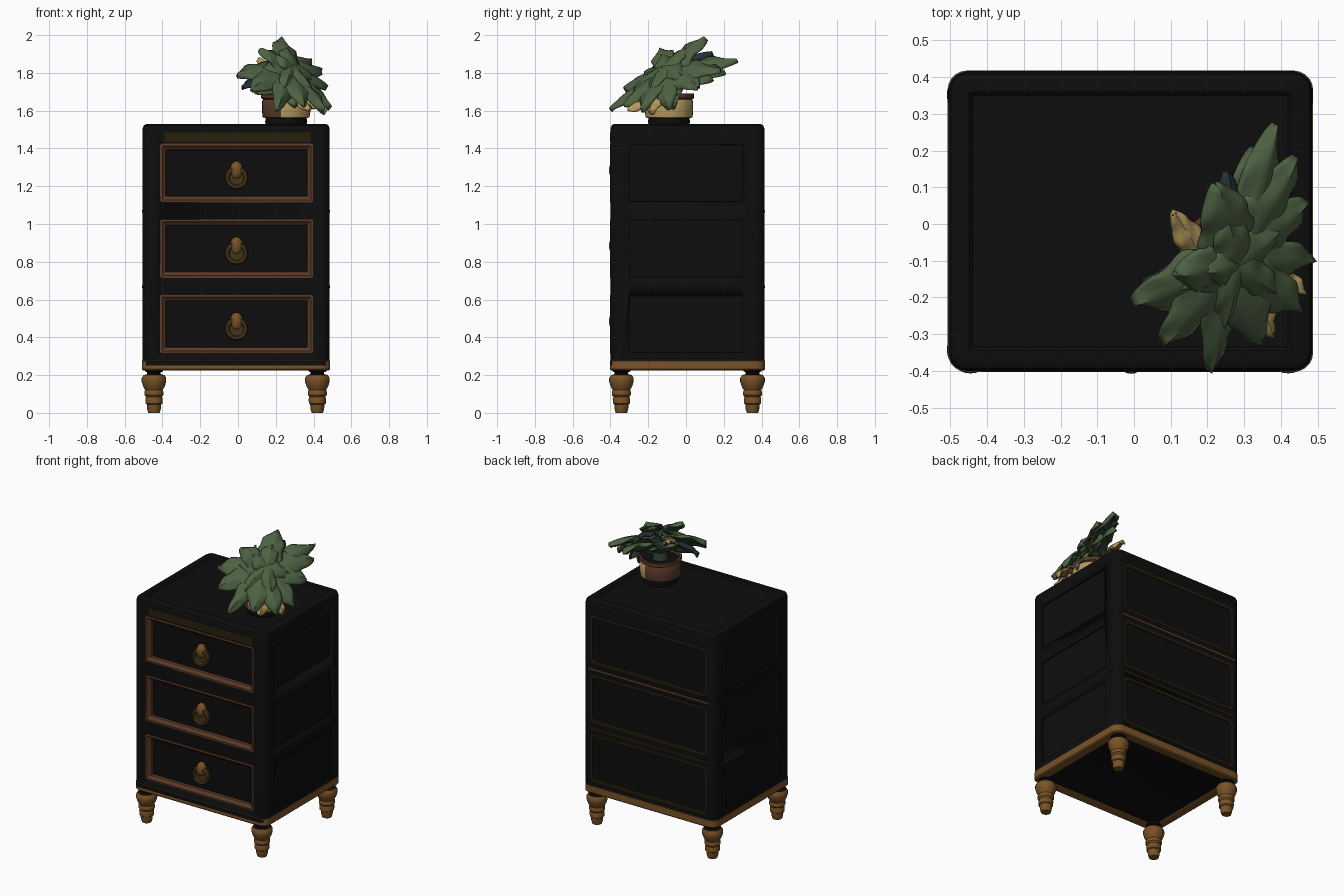
import bpy, bmesh, math, random
from mathutils import Vector, Matrix

if "Cube" in bpy.data.objects:
    bpy.data.objects.remove(bpy.data.objects["Cube"])

random.seed(4)

def material(name, r, g, b):
    m = bpy.data.materials.new(name)
    m.diffuse_color = (r, g, b, 1)
    m.use_nodes = True
    m.node_tree.nodes["Principled BSDF"].inputs["Base Color"].default_value = m.diffuse_color
    return m

BLACK = material("black_lacquer", 0.004, 0.004, 0.004)
GOLD = material("aged_gold", 0.19, 0.085, 0.02)
BROWN = material("bronze_brown", 0.10, 0.042, 0.02)
OLIVE = material("dark_olive", 0.022, 0.014, 0.004)
BRONZE = material("handle_bronze", 0.06, 0.036, 0.010)
CREAM = material("cream", 0.46, 0.32, 0.11)
GREEN = material("leaf_green", 0.075, 0.122, 0.055)
DARK = material("leaf_underside", 0.025, 0.050, 0.030)
BLUE = material("blue_green", 0.018, 0.032, 0.04)

def finish(name, bm, mats, angle=35, recalc=True):
    if recalc:
        bmesh.ops.recalc_face_normals(bm, faces=bm.faces)
    me = bpy.data.meshes.new(name)
    bm.to_mesh(me)
    bm.free()
    for m in mats:
        me.materials.append(m)
    ob = bpy.data.objects.new(name, me)
    bpy.context.collection.objects.link(ob)
    bpy.ops.object.select_all(action='DESELECT')
    ob.select_set(True)
    bpy.context.view_layer.objects.active = ob
    bpy.ops.object.shade_smooth_by_angle(angle=math.radians(angle))
    return ob

def loft(name, rings, mats, loop=False, rule=None):
    """Skin rings of points; loop joins last ring to first, else ends are capped."""
    bm = bmesh.new()
    vr = [[bm.verts.new(p) for p in ring] for ring in rings]
    n = len(vr[0])
    for i in range(len(vr) if loop else len(vr) - 1):
        a, b = vr[i], vr[(i + 1) % len(vr)]
        for j in range(n):
            k = (j + 1) % n
            bm.faces.new((a[j], a[k], b[k], b[j]))
    if not loop:
        bm.faces.new(vr[0])
        bm.faces.new(vr[-1])
    bmesh.ops.recalc_face_normals(bm, faces=bm.faces)
    bm.normal_update()
    if rule:
        for f in bm.faces:
            f.material_index = rule(f)
    return finish(name, bm, mats)

def rrect(x0, x1, y0, y1, r, inset=0.0, n=5):
    x0, x1, y0, y1, r = x0 + inset, x1 - inset, y0 + inset, y1 - inset, max(r - inset, 0.004)
    pts = []
    for cx, cy, q in ((x1 - r, y1 - r, 0), (x0 + r, y1 - r, 1), (x0 + r, y0 + r, 2), (x1 - r, y0 + r, 3)):
        for i in range(n + 1):
            t = (q + i / n) * math.pi / 2
            pts.append((cx + r * math.cos(t), cy + r * math.sin(t)))
    return pts

def lathe(name, profile, mats, origin, front=False, rule=None, seg=28):
    rings = []
    for r, h in profile:
        ring = []
        for i in range(seg):
            t = 2 * math.pi * i / seg
            c, s = r * math.cos(t), r * math.sin(t)
            ring.append(Vector(origin) + Vector((c, -h, s) if front else (c, s, h)))
        rings.append(ring)
    return loft(name, rings, mats, rule=rule)

# cabinet body with rounded corners and shallow tray top
X0, X1, Y0, Y1 = -0.505, 0.485, -0.40, 0.415
LEVELS = (0.32, 0.72, 1.12)
body = loft("cabinet_body", [[(x, y, z) for x, y in rrect(X0, X1, Y0, Y1, 0.05, i)] for z, i in
            ((0.235, 0.03), (0.235, 0.0), (1.505, 0.0), (1.522, 0.006), (1.53, 0.02),
             (1.53, 0.055), (1.52, 0.065))], [BLACK])

# recesses for drawers, side panels and back panels
bm = bmesh.new()
def cut(x0, x1, y0, y1, z0, z1):
    m = Matrix.Translation(((x0 + x1) / 2, (y0 + y1) / 2, (z0 + z1) / 2))
    bmesh.ops.create_cube(bm, size=1, matrix=m @ Matrix.Diagonal((x1 - x0, y1 - y0, z1 - z0, 1)))
for z in LEVELS:
    cut(-0.41, 0.395, -0.5, -0.37, z, z + 0.30)
    cut(X1 - 0.008, 0.6, -0.30, 0.30, z, z + 0.30)
    cut(-0.6, X0 + 0.008, -0.30, 0.30, z, z + 0.30)
    cut(-0.43, 0.41, Y1 - 0.006, 0.5, z, z + 0.30)
cutter = finish("panel_cutter", bm, [BLACK])
mod = body.modifiers.new("recesses", 'BOOLEAN')
mod.operation, mod.object, mod.solver = 'DIFFERENCE', cutter, 'EXACT'
bpy.context.view_layer.objects.active = body
bpy.ops.object.modifier_apply(modifier="recesses")
bpy.data.objects.remove(cutter)

# gold base moulding, black underneath and on most of the front
loft("base_moulding", [[(x, y, z) for x, y in rrect(X0, X1, Y0, Y1, 0.05, i)] for z, i in
     ((0.232, 0.06), (0.225, 0.05), (0.225, 0.004), (0.232, -0.003), (0.25, -0.003), (0.276, -0.003), (0.28, 0.004))],
     [GOLD, BLACK],
     rule=lambda f: int((f.normal.y < -0.75 and f.calc_center_median().z > 0.25) or len(f.verts) > 4))

def wall_frame(name, x0, x1, z0, z1, prof, mat, r):
    loft(name, [[(x, y, z) for x, z in rrect(x0, x1, z0, z1, r, i)] for y, i in prof], [mat], loop=True)

# drawer frames, pulls and back panel outlines
for k, z in enumerate(LEVELS):
    wall_frame(f"drawer_frame_{k}", -0.413, 0.398, z - 0.005, z + 0.305,
               ((-0.37, 0.0), (-0.402, 0.0), (-0.403, 0.012), (-0.392, 0.02), (-0.385, 0.03), (-0.369, 0.034)),
               BROWN, 0.012)
    wall_frame(f"back_panel_outline_{k}", -0.445, 0.425, z - 0.012, z + 0.312,
               ((Y1 - 0.008, 0.0), (Y1 + 0.001, 0.0), (Y1 + 0.001, 0.016), (Y1 - 0.008, 0.02)), OLIVE, 0.03)
    c = (-0.008, -0.37, z + 0.125)
    lathe(f"pull_plate_{k}", [(0.06, -0.002), (0.062, 0.018), (0.055, 0.03), (0.042, 0.03), (0.036, 0.02), (0.01, 0.02)],
          [BRONZE], c, front=True)
    bm = bmesh.new()
    bmesh.ops.create_uvsphere(bm, u_segments=20, v_segments=12, radius=1,
        matrix=Matrix.Translation((-0.008, -0.378, z + 0.165)) @ Matrix.Diagonal((0.034, 0.03, 0.048, 1)))
    finish(f"pull_knob_{k}", bm, [GOLD])

# thin strips: top rail on the front, seams on the back, seam tabs on the corners
def plate(name, x0, x1, y0, y1, z0, z1, mat):
    loft(name, [[(x, y, z) for x, y in ((x0, y0), (x1, y0), (x1, y1), (x0, y1))] for z in (z0, z1)], [mat])
plate("top_rail_strip", -0.39, 0.385, -0.402, -0.396, 1.435, 1.485, OLIVE)
for k, (z, mat) in enumerate(((1.068, BROWN), (0.668, OLIVE))):
    plate(f"back_seam_{k}", -0.46, 0.44, Y1 - 0.004, Y1 + 0.002, z - 0.006, z + 0.006, mat)
    for s, x in (("left", X0), ("right", X1)):
        plate(f"{s}_seam_{k}", x - 0.002, x + 0.002, 0.33, 0.37, z - 0.006, z + 0.006, BLACK)

# turned legs
LEG = [(0.030, 0.0), (0.036, 0.02), (0.038, 0.045), (0.045, 0.05), (0.046, 0.075), (0.042, 0.085), (0.050, 0.095),
       (0.050, 0.112), (0.046, 0.12), (0.057, 0.14), (0.065, 0.165), (0.065, 0.185), (0.055, 0.2),
       (0.036, 0.205), (0.036, 0.215), (0.048, 0.22), (0.048, 0.24)]
for sx, x in (("left", -0.445), ("right", 0.42)):
    for sy, y in (("front", -0.342), ("back", 0.352)):
        lathe(f"{sy}_{sx}_leg", LEG, [GOLD, BLACK], (x, y, 0),
              rule=lambda f: int(f.calc_center_median().z > 0.202))

# plant pot: cream on its right half, brown on its left, dark foot
PC = Vector((0.255, -0.09, 1.52))
lathe("plant_pot", [(0.105, 0.0), (0.112, 0.02), (0.108, 0.04), (0.124, 0.045), (0.128, 0.075), (0.128, 0.13),
                    (0.122, 0.14), (0.132, 0.146), (0.132, 0.17), (0.118, 0.17), (0.112, 0.15)],
      [BROWN, CREAM, BLACK], PC,
      rule=lambda f: 2 if f.calc_center_median().z < 1.562 or len(f.verts) > 4 else
      int(f.normal.x - 0.2 * f.normal.y > 0.05 and f.calc_center_median().z < 1.66))
lathe("plant_stem", [(0.05, 0.15), (0.04, 0.2), (0.06, 0.24), (0.04, 0.28)], [DARK], PC)

# foliage: bent leaves fanned over a sheet that faces front right
N = Vector((0.45, -0.45, 0.77)).normalized()
def leaf(name, base, tip, width, top, under=DARK, arch=0.03):
    base, tip = Vector(base), Vector(tip)
    d = tip - base
    side = N.cross(d).normalized()
    up = d.cross(side).normalized()
    phase = random.uniform(0, 6)
    nu, nv = 16, 8
    bm = bmesh.new()
    g = []
    for i in range(nu + 1):
        u = i / nu
        w = width * max(0.10, math.sin(math.pi * (0.06 + 0.94 * u ** 0.85)) ** 0.6) * (1 + 0.1 * math.sin(17 * u + phase))
        row = []
        for j in range(nv + 1):
            v = 2 * j / nv - 1
            h = arch * 4 * u * (1 - u) - 0.022 * v * v + 0.008 * abs(v) * math.sin(14 * u + phase + 3 * v)
            row.append(bm.verts.new(base + d * u + side * (v * w) + up * (h + 0.006 * math.exp(-30 * v * v))))
        g.append(row)
    for i in range(nu):
        for j in range(nv):
            bm.faces.new((g[i][j], g[i + 1][j], g[i + 1][j + 1], g[i][j + 1]))
    ob = finish(name, bm, [top, under], 60, recalc=False)
    m = ob.modifiers.new("thickness", 'SOLIDIFY')
    m.thickness, m.offset, m.material_offset = 0.010, -1, 1

C = Vector((0.26, -0.09, 1.80))
TIPS = ((0.23, 0.10, 1.99, 0.085), (0.39, 0.27, 1.87, 0.07), (0.00, -0.22, 1.80, 0.085),
        (0.08, -0.33, 1.72, 0.08), (0.21, -0.405, 1.61, 0.06), (0.35, -0.33, 1.63, 0.08),
        (0.46, -0.24, 1.61, 0.07), (0.495, -0.10, 1.62, 0.07), (0.475, 0.06, 1.73, 0.085),
        (0.445, 0.18, 1.82, 0.08), (0.12, -0.14, 1.93, 0.075))
for k, (x, y, z, w) in enumerate(TIPS):
    tip = Vector((x, y, z))
    leaf(f"outer_leaf_{k}", C - (tip - C) * 0.12, tip, w, GREEN)
    if k % 2 == 0:   # shorter leaves layered above and below
        leaf(f"inner_leaf_{k}", C + N * 0.02 - (tip - C) * 0.25, C + (tip - C) * 0.6 + N * 0.025, w * 0.8, GREEN)
    else:
        leaf(f"lower_leaf_{k}", C - N * 0.05, C + (tip - C) * 0.75 - N * 0.05, w * 0.9, GREEN)

# odd coloured leaves peeking out
leaf("blue_leaf_back", C, (0.255, 0.14, 1.91), 0.05, BLUE, BLUE)
leaf("blue_leaf_left", C, (0.02, -0.17, 1.73), 0.05, BLUE, BLUE)
leaf("cream_leaf_left", (0.19, -0.10, 1.80), (0.11, 0.03, 1.88), 0.04, CREAM, BROWN, 0.01)
leaf("cream_leaf_right", (0.36, -0.15, 1.68), (0.47, -0.19, 1.60), 0.045, CREAM, BROWN, 0.01)
leaf("cream_leaf_front", (0.32, -0.17, 1.67), (0.38, -0.31, 1.61), 0.045, CREAM, BROWN, 0.01)
